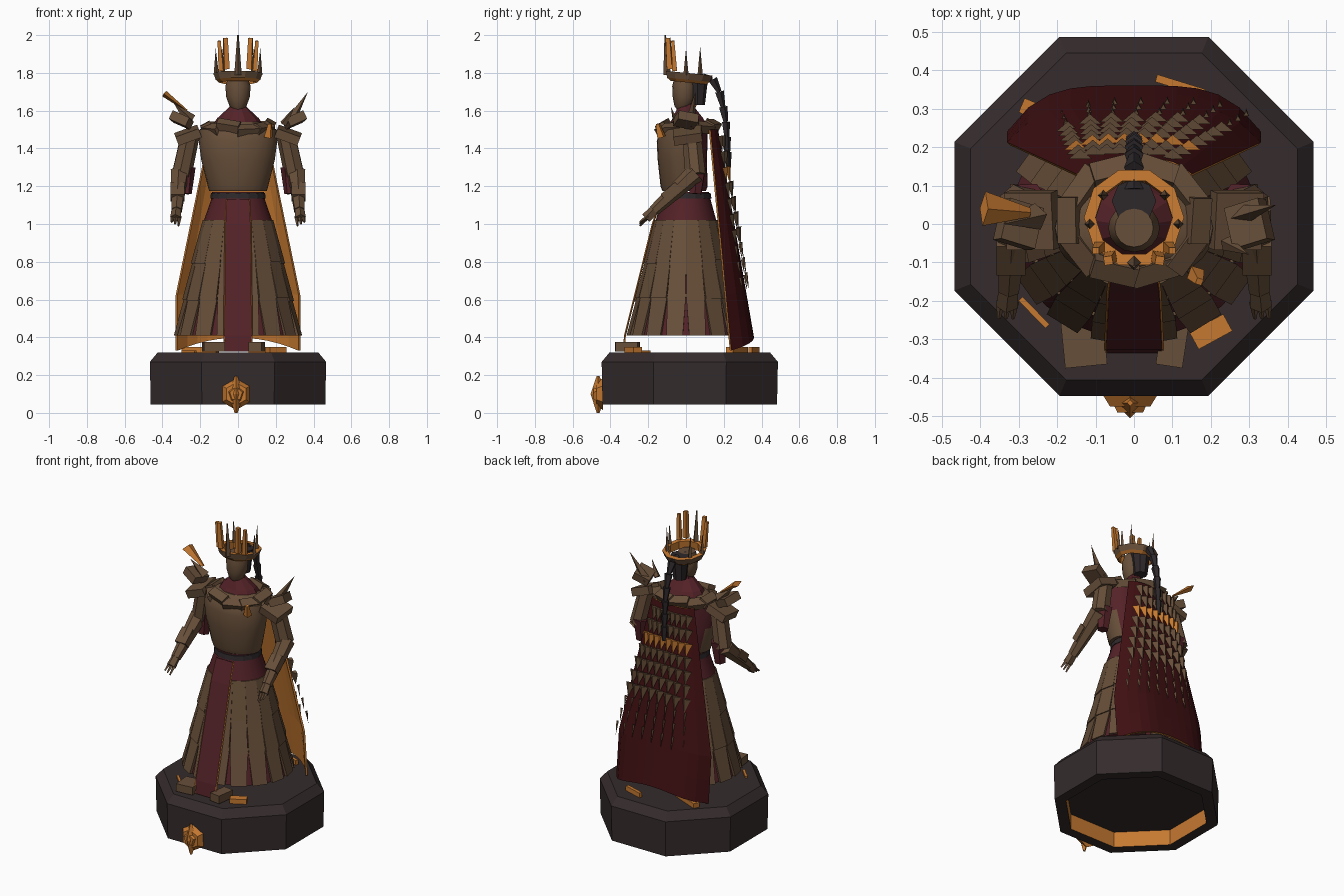
import bpy, bmesh, math, random
from mathutils import Vector, Matrix

random.seed(4)
if "Cube" in bpy.data.objects:
    bpy.data.objects.remove(bpy.data.objects["Cube"], do_unlink=True)


def material(name, rgb):
    m = bpy.data.materials.new(name)
    m.use_nodes = True
    m.diffuse_color = (*rgb, 1)
    m.node_tree.nodes["Principled BSDF"].inputs["Base Color"].default_value = (*rgb, 1)
    return m


BRONZE = material("bronze", (.135, .077, .041))
STONE = material("dark stone", (.035, .024, .025))
MAROON = material("maroon cloth", (.088, .016, .021))
CAPE = material("cape red", (.05, .005, .006))
GOLD = material("gold", (.56, .19, .03))
HAIR = material("dark hair", (.027, .021, .023))


def finish(name, bm, mats, smooth=False):
    me = bpy.data.meshes.new(name)
    bm.to_mesh(me)
    bm.free()
    for m in mats:
        me.materials.append(m)
    ob = bpy.data.objects.new(name, me)
    bpy.context.collection.objects.link(ob)
    if smooth:
        me.shade_smooth()
        me.set_sharp_from_angle(angle=math.radians(35))
    return ob


def loft(bm, rings, n, phase=0.0, caps=True):
    """Stack of elliptical rings (z, centre y, radius x, radius y)."""
    loops = []
    for z, cy, rx, ry in rings:
        angles = [phase + math.tau * i / n for i in range(n)]
        loops.append([bm.verts.new((rx * math.cos(a), cy + ry * math.sin(a), z)) for a in angles])
    for lo, hi in zip(loops, loops[1:]):
        for i in range(n):
            j = (i + 1) % n
            bm.faces.new((lo[i], lo[j], hi[j], hi[i]))
    if caps:
        bm.faces.new(loops[0][::-1])
        bm.faces.new(loops[-1])
    bm.normal_update()


def limb(bm, a, b, r1, r2, n=6, mat=0, flat=1.0):
    """Tapered prism from point a to point b."""
    a, b = Vector(a), Vector(b)
    d = b - a
    mtx = Matrix.Translation((a + b) / 2) @ d.to_track_quat('Z', 'Y').to_matrix().to_4x4()
    mtx = mtx @ Matrix.Diagonal((1, flat, 1, 1))
    res = bmesh.ops.create_cone(bm, cap_ends=True, segments=n, radius1=r1, radius2=r2,
                                depth=d.length, matrix=mtx)
    for f in {f for v in res["verts"] for f in v.link_faces}:
        f.material_index = mat


def box(bm, loc, size, rot=(0, 0, 0), mat=0):
    r = Matrix.Rotation(rot[2], 4, 'Z') @ Matrix.Rotation(rot[1], 4, 'Y') @ Matrix.Rotation(rot[0], 4, 'X')
    mtx = Matrix.Translation(loc) @ r @ Matrix.Diagonal((*size, 1))
    res = bmesh.ops.create_cube(bm, size=1, matrix=mtx)
    for f in {f for v in res["verts"] for f in v.link_faces}:
        f.material_index = mat


# Octagonal plinth with a hollow, gilded underside
bm = bmesh.new()
loft(bm, [(.045, .02, .5, .5), (.27, .02, .505, .505), (.32, .02, .46, .46)], 8, math.pi / 8)
under = min(bm.faces, key=lambda f: f.calc_center_median().z)
bmesh.ops.inset_region(bm, faces=[under], thickness=.07)
ext = bmesh.ops.extrude_discrete_faces(bm, faces=[under])["faces"]
for f in ext:
    bmesh.ops.translate(bm, verts=f.verts, vec=(0, 0, .1))
    for e in f.edges:
        for g in e.link_faces:
            g.material_index = 1
    f.material_index = 0
finish("plinth", bm, [STONE, GOLD])

# Medallion on the plinth front
bm = bmesh.new()
limb(bm, (-.01, -.44, .1), (-.01, -.475, .1), .085, .06, 6, 0)
limb(bm, (-.01, -.47, .1), (-.01, -.49, .1), .045, .035, 5, 0)
limb(bm, (-.01, -.465, .1), (-.01, -.465, .195), .04, .008, 4, 0)
limb(bm, (-.01, -.465, .1), (-.01, -.465, 0), .04, .008, 4, 0)
finish("medallion", bm, [GOLD])

# Skirt, with overlapping armour plates in three tiers
bm = bmesh.new()
loft(bm, [(.41, 0, .325, .3), (1.02, 0, .18, .16), (1.13, 0, .142, .13), (1.17, 0, .138, .12)], 24)
finish("skirt", bm, [MAROON], True)


def skirt_point(angle, z, lift):
    t = (1.02 - z) / .61
    return Vector(((.18 + .145 * t + lift) * math.cos(angle), (.16 + .14 * t + lift) * math.sin(angle), z))


bm = bmesh.new()
for tier, (top, bottom, taper) in enumerate([(1.02, .8, .98), (.83, .6, .94), (.63, .41, .72)]):
    for k in range(16):
        mid = -math.pi / 2 + math.tau * (k + .5) / 16
        if abs(mid + math.pi / 2) < .1:
            continue
        half = math.pi / 16
        drop = random.uniform(-.012, .012) if tier < 2 else 0
        corners = [(half, top), (-half, top), (-half * taper, bottom + drop), (half * taper, bottom + drop)]
        out = [bm.verts.new(skirt_point(mid + a, z, .007 + .008 * (z < top))) for a, z in corners]
        inn = [bm.verts.new(skirt_point(mid + a, z, -.004)) for a, z in corners]
        bm.faces.new(out)
        bm.faces.new(inn[::-1])
        for i in range(4):
            j = (i + 1) % 4
            bm.faces.new((out[j], out[i], inn[i], inn[j]))
bmesh.ops.recalc_face_normals(bm, faces=bm.faces)
finish("skirt_plates", bm, [BRONZE])

# Front cloth strip with gilded edges
bm = bmesh.new()
path = [(1.13, -.137, .06), (1.0, -.18, .066), (.41, -.327, .073), (.325, -.335, .07)]
for (z0, y0, w0), (z1, y1, w1) in zip(path, path[1:]):
    v = [bm.verts.new(p) for p in ((-w0, y0, z0), (-w1, y1, z1), (w1, y1, z1), (w0, y0, z0))]
    bm.faces.new(v)
    for s in (-1, 1):
        limb(bm, (s * w0, y0 + .004, z0), (s * w1, y1 + .004, z1), .005, .005, 4, 1)
bmesh.ops.remove_doubles(bm, verts=bm.verts, dist=.0005)
strip = finish("front_strip", bm, [MAROON, GOLD])
strip.modifiers.new("thickness", 'SOLIDIFY').thickness = .008

# Belt and breastplate, with a cloth back
bm = bmesh.new()
loft(bm, [(1.135, 0, .147, .135), (1.165, 0, .143, .13)], 16)
finish("belt", bm, [HAIR])
bm = bmesh.new()
loft(bm, [(1.175, -.01, .153, .115), (1.2, -.01, .16, .125), (1.34, -.02, .195, .13),
          (1.44, -.02, .208, .135), (1.5, -.01, .205, .125), (1.54, 0, .12, .09)], 24)
for f in bm.faces:
    f.material_index = int(f.normal.y > .5)
finish("breastplate", bm, [BRONZE, MAROON], True)

# Cloth collar and faceted shoulder mantle
bm = bmesh.new()
loft(bm, [(1.5, .01, .15, .12), (1.56, .01, .11, .085), (1.62, 0, .045, .045), (1.64, 0, .04, .04)], 10)
finish("collar", bm, [MAROON])
bm = bmesh.new()
for k in range(10):
    a = math.tau * k / 10
    p = (.165 * math.cos(a), .01 + .135 * math.sin(a), 1.51 + random.uniform(-.015, .015))
    box(bm, p, (.055, .12, .045), (random.uniform(-.2, .2), .5, a))
limb(bm, (.16, -.13, 1.46), (.17, -.15, 1.53), .025, .012, 4, 1)
finish("shoulder_mantle", bm, [BRONZE, GOLD])

# Arms, pauldrons and shoulder spikes
for s, side in ((1, "left"), (-1, "right")):
    bm = bmesh.new()
    limb(bm, (s * .255, .03, 1.47), (s * .3, .05, 1.26), .052, .055, 7)
    limb(bm, (s * .275, .06, 1.3), (s * .28, .05, 1.16), .05, .035, 6, 1)
    limb(bm, (s * .31, .05, 1.27), (s * .325, -.17, 1.07), .052, .03, 6)
    box(bm, (s * .32, -.08, 1.17), (.075, .1, .05), (.7, 0, 0))
    limb(bm, (s * .325, -.16, 1.08), (s * .33, -.21, 1.03), .026, .03, 5)
    for k in range(3):
        x = s * (.31 + .018 * k)
        limb(bm, (x, -.2, 1.04), (x + s * .005, -.245, .99 + .01 * k), .012, .005, 4)
    finish(side + "_arm", bm, [BRONZE, MAROON])
    bm = bmesh.new()
    box(bm, (s * .265, .01, 1.47), (.13, .15, .05), (.15, s * .35, 0))
    box(bm, (s * .3, .0, 1.55), (.1, .11, .05), (-.2, -s * .4, s * .3))
    if s > 0:
        limb(bm, (.27, .02, 1.53), (.37, .05, 1.7), .03, 0, 4)
        limb(bm, (.24, -.05, 1.53), (.3, -.08, 1.62), .02, 0, 4)
    else:
        limb(bm, (-.27, .03, 1.6), (-.39, .04, 1.69), .012, .045, 4, 1, .4)
        limb(bm, (-.25, .02, 1.55), (-.34, .0, 1.64), .035, 0, 4)
    finish(side + "_pauldron", bm, [BRONZE, GOLD])

# Head, hair and braid
bm = bmesh.new()
loft(bm, [(1.6, -.02, .022, .025), (1.625, -.015, .045, .046), (1.67, -.01, .062, .06),
          (1.73, -.01, .067, .063), (1.78, -.01, .05, .05)], 16)
finish("head", bm, [BRONZE], True)
bm = bmesh.new()
limb(bm, (0, .06, 1.63), (0, .06, 1.78), .04, .058, 8)
braid = [(0, .09, 1.77), (0, .14, 1.765), (0, .175, 1.7), (0, .195, 1.62), (0, .21, 1.54),
         (0, .215, 1.46), (0, .22, 1.38), (0, .222, 1.29)]
for k, (a, b) in enumerate(zip(braid, braid[1:])):
    limb(bm, a, b, .028 - .001 * k, .014, 5)
finish("hair_and_braid", bm, [HAIR])

# Crown: faceted open band with tall points
bm = bmesh.new()
loft(bm, [(1.75, .015, .1, .1), (1.765, .015, .118, .12), (1.8, .015, .13, .13),
          (1.8, .015, .1, .1), (1.75, .015, .1, .1)], 10, caps=False)
for f in bm.faces:
    c = f.calc_center_median()
    f.material_index = int(f.normal.z > .5 or math.hypot(c.x, c.y - .015) < .098 or c.z < 1.76)
bmesh.ops.rotate(bm, verts=bm.verts, cent=(0, 0, 1.78), matrix=Matrix.Rotation(-.1, 3, 'X'))
finish("crown_band", bm, [BRONZE, GOLD])
bm = bmesh.new()
for s in (-1, 1):
    limb(bm, (s * .09, -.06, 1.81), (s * .1, -.07, 1.97), .018, .012, 4, 1)
    limb(bm, (s * .06, -.085, 1.82), (s * .067, -.095, 1.985), .02, .016, 4, 1)
    limb(bm, (s * .115, .0, 1.79), (s * .118, .0, 1.93), .014, 0, 4)
    limb(bm, (s * .08, .075, 1.79), (s * .085, .075, 1.94), .014, 0, 4)
limb(bm, (0, -.1, 1.79), (0, -.11, 2.0), .02, .004, 4)
finish("crown_points", bm, [BRONZE, GOLD])


# Cape: red outside, gilded lining and edge
def cape_point(u, v):
    width = min(.33, .15 + .24 * v)
    centre, edge = .17 + .19 * v, .13 + .11 * v
    y = centre - (centre - edge) * abs(u) ** 4
    return Vector((u * width, y, 1.5 - (1.17 - .07 * (1 - u * u)) * v))


bm = bmesh.new()
cols, rows = 12, 8
grid = [[bm.verts.new(cape_point(2 * i / cols - 1, j / rows)) for i in range(cols + 1)] for j in range(rows + 1)]
for j in range(rows):
    for i in range(cols):
        bm.faces.new((grid[j][i], grid[j][i + 1], grid[j + 1][i + 1], grid[j + 1][i]))
cape = finish("cape", bm, [CAPE, GOLD])
mod = cape.modifiers.new("lining", 'SOLIDIFY')
mod.thickness, mod.material_offset, mod.material_offset_rim = .012, 1, 1

# Rows of pointed scales hanging on the cape, thinner toward the hem
bm = bmesh.new()
for row in range(10):
    v = .03 + .073 * row
    thin = row > 6
    for k in range(8):
        u = (k - 3.5) / 4.6
        p = cape_point(u, v) + Vector((.008 * row - .02, .016, 0))
        size = .009 if thin else .036
        tip = p + Vector((0, .016, -.085))
        limb(bm, p, tip, size, 0, 3, int(row == 2), 1 if thin else .5)
finish("cape_scales", bm, [BRONZE, GOLD])

# Boots and gilded fragments lying on the plinth
bm = bmesh.new()
box(bm, (-.13, -.31, .35), (.11, .12, .05), (0, 0, .1))
box(bm, (.1, -.31, .35), (.07, .12, .05), (0, 0, -.15))
box(bm, (.2, -.28, .335), (.1, .05, .03), (0, 0, .5), 1)
box(bm, (-.26, -.23, .325), (.1, .015, .012), (0, 0, -.8), 1)
box(bm, (.12, .36, .335), (.13, .02, .03), (0, 0, -.3), 1)
box(bm, (-.2, .27, .335), (.2, .04, .03), (0, 0, -.4), 1)
finish("boots_and_fragments", bm, [BRONZE, GOLD])
